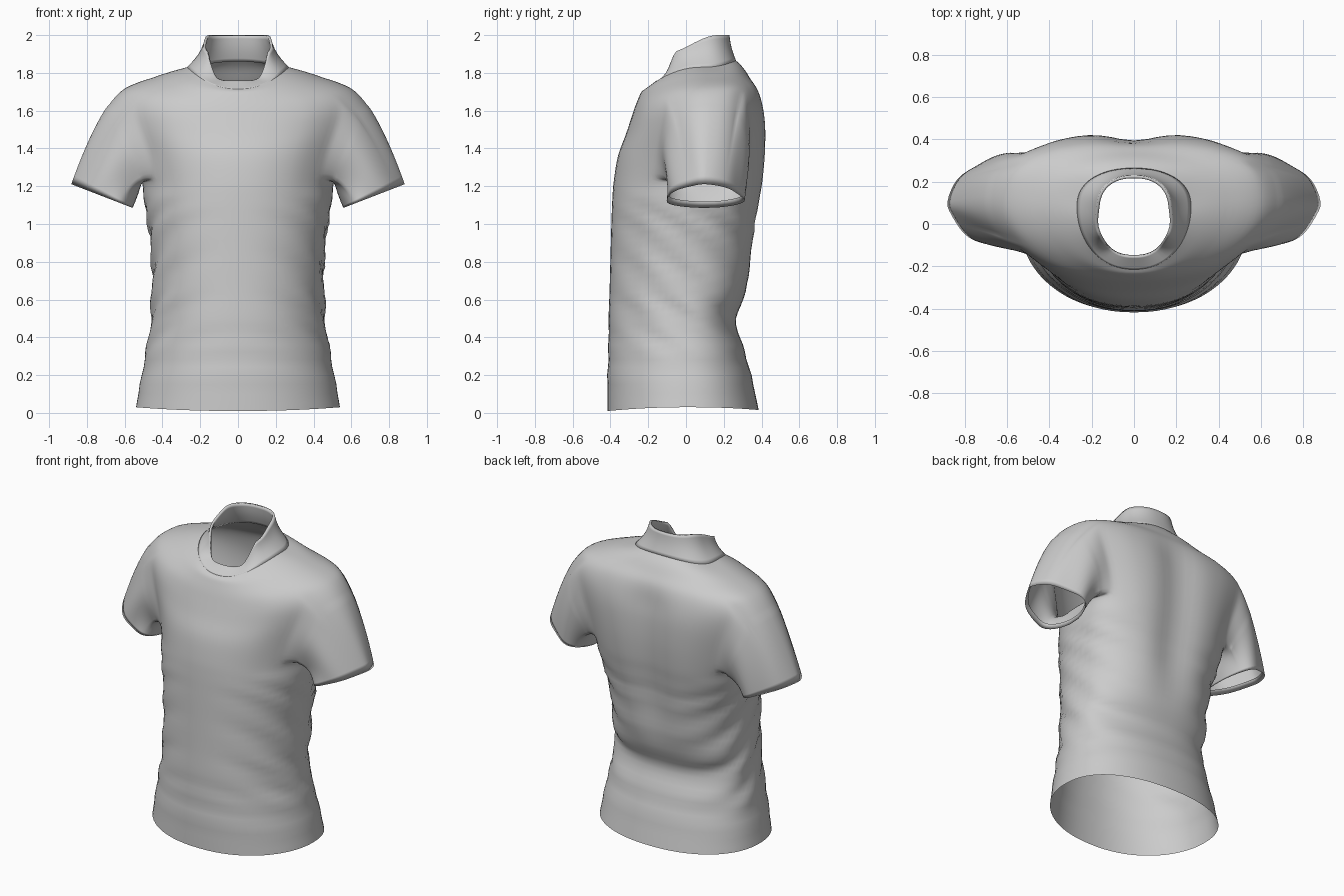
import bpy, bmesh, math
from mathutils import Vector

cube = bpy.data.objects.get("Cube")
if cube:
    bpy.data.objects.remove(cube, do_unlink=True)

fabric = bpy.data.materials.new("grey_fabric")
fabric.use_nodes = True
GREY = (0.6, 0.6, 0.6, 1)
fabric.diffuse_color = GREY
fabric.node_tree.nodes["Principled BSDF"].inputs["Base Color"].default_value = GREY

N = 72        # points around the body
STEPS = 4     # rings between two profile rows
HALF = 7      # half width of an armhole, in points
ARM = (8, 12)  # profile rows of the armhole

# Body profile: z front, z side, z back, half width, y front, y widest, y back
ROWS = [
    (.01, .03, .015, .54, -.415, 0, .385),
    (.2, .2, .2, .51, -.415, 0, .345),
    (.36, .36, .36, .48, -.41, 0, .3),
    (.5, .5, .5, .46, -.41, 0, .265),
    (.64, .64, .64, .455, -.405, 0, .325),
    (.82, .82, .82, .455, -.4, 0, .365),
    (1, 1, 1, .475, -.395, .02, .39),
    (1.13, 1.13, 1.13, .498, -.39, .05, .41),
    (1.23, 1.23, 1.23, .51, -.382, .08, .425),
    (1.36, 1.38, 1.38, .55, -.36, .1, .436),
    (1.47, 1.53, 1.53, .61, -.32, .11, .434),
    (1.56, 1.645, 1.635, .64, -.29, .12, .415),
    (1.62, 1.725, 1.715, .59, -.27, .12, .385),
    (1.67, 1.772, 1.775, .46, -.25, .11, .34),
    (1.7, 1.805, 1.83, .36, -.235, .1, .3),
    (1.715, 1.83, 1.865, .27, -.215, .08, .265),
]


def smoothstep(a, b, v):
    t = min(1, max(0, (v - a) / (b - a)))
    return t * t * (3 - 2 * t)


def profile(u):
    """Smooth interpolation between the profile rows."""
    k = min(int(u), len(ROWS) - 2)
    t = u - k
    rows = [ROWS[min(max(k + d, 0), len(ROWS) - 1)] for d in (-1, 0, 1, 2)]
    return [b + t / 2 * (c - a + t * (2 * a - 5 * b + 4 * c - d + t * (3 * (b - c) + d - a)))
            for a, b, c, d in zip(*rows)]


def body_point(u, angle):
    zf, zs, zb, w, yf, yc, yb = profile(u)
    c, s = math.cos(angle), math.sin(angle)
    front = s < 0
    z = zs * c * c + (zf if front else zb) * s * s
    x = w * math.copysign(abs(c) ** .92, c)
    blades = smoothstep(.8, 1.2, z) * (1 - smoothstep(1.7, 1.85, z))
    power = 1 if front else .85 - .2 * blades
    y = yc + (yf - yc if front else yb - yc) * abs(s) ** power
    # Spine hollow
    if not front:
        y -= .042 * math.exp(-(x / .14) ** 2) * smoothstep(.5, 1, z) * (1 - smoothstep(1.55, 1.82, z))
    # Slanting folds around the waist
    mask = smoothstep(.2, .5, z) * (1 - smoothstep(.95, 1.2, z)) * (abs(c) ** 1.5 + (0 if front else .3))
    fold = math.sin(34 * (z + .75 * y) + 2 * math.sin(5 * z)) + .4 * math.sin(57 * (z + .5 * y))
    # Soft creases above the hem
    low = smoothstep(.05, .2, z) * (1 - smoothstep(.3, .55, z))
    d = .0065 * mask * fold + .003 * low * math.sin(40 * z + 6 * x * x)
    return Vector((x + d * c, y + d * s, z))


def finish(bm, name):
    bmesh.ops.recalc_face_normals(bm, faces=bm.faces)
    mesh = bpy.data.meshes.new(name)
    bm.to_mesh(mesh)
    bm.free()
    mesh.materials.append(fabric)
    for p in mesh.polygons:
        p.use_smooth = True
    obj = bpy.data.objects.new(name, mesh)
    bpy.context.collection.objects.link(obj)
    return obj


def bridge(bm, a, b):
    for i in range(len(a)):
        j = (i + 1) % len(a)
        bm.faces.new((a[i], a[j], b[j], b[i]))


# Body with two armholes
bm = bmesh.new()
levels = (len(ROWS) - 1) * STEPS
grid = [[bm.verts.new(body_point(j / STEPS, math.tau * i / N)) for i in range(N)]
        for j in range(levels + 1)]
low, high = ARM[0] * STEPS, ARM[1] * STEPS
for j in range(levels):
    for i in range(N):
        offset = (i + N // 4) % (N // 2) - N // 4
        if low <= j < high and -HALF <= offset < HALF:
            continue
        k = (i + 1) % N
        bm.faces.new((grid[j][i], grid[j][k], grid[j + 1][k], grid[j + 1][i]))


def oval(center, top, depth, taper, t, side):
    """Point on a sleeve section; top is the offset to its upper edge."""
    up = math.sin(t)
    return Vector((side * (center[0] + top[0] * up),
                   center[1] + depth * math.cos(t) * (1 - taper * up),
                   center[2] + top[1] * up))


# Sleeves grown from the armholes to the cuffs
CUFF = (.72, .1, 1.148)
soft = []
for side, mid in ((1, 0), (-1, N // 2)):
    cols = range(mid - HALF, mid + HALF)
    loop = [grid[low][i % N] for i in cols]
    loop += [grid[j][(mid + HALF) % N] for j in range(low, high)]
    loop += [grid[high][(i + 1) % N] for i in reversed(cols)]
    loop += [grid[j][(mid - HALF) % N] for j in range(high, low, -1)]
    start = [v.co.copy() for v in loop]
    # Both sides use the same turning angle, from back over the top to front
    angles = [math.atan2((p.z - 1.47) / .25, (p.y - .1) / .23) for p in start]
    prev = loop
    soft += loop
    rings = 20
    for r in range(1, rings + 1):
        t = r / rings
        ring = []
        for p, a in zip(start, angles):
            bend = oval((.612, .12, 1.42), (.1, .245), .225, 0, a, side)
            cuff = oval(CUFF, (.163, .063), .195, .35, a, side)
            q = p * (1 - t) ** 2 + bend * 2 * t * (1 - t) + cuff * t * t
            # Long drape folds along the sleeve
            q.y += .007 * math.sin(5 * a + 4 * t) * t
            q.x += side * .006 * math.sin(4 * a + 1) * t * (1 - t) * 3
            ring.append(bm.verts.new(q))
        bridge(bm, prev, ring)
        if r < 8:
            soft += ring
        prev = ring
    # Turned-in cuff hem
    hem = [bm.verts.new(v.co + Vector((-side * .012, 0, .03)) +
                        (Vector((side * CUFF[0], CUFF[1], CUFF[2])) - v.co) * .06) for v in prev]
    bridge(bm, prev, hem)
# Ease the seams between body and sleeves
for j in range(low - 2, high + 3):
    for mid in (0, N // 2):
        soft += [grid[j][(mid + i) % N] for i in range(-HALF - 3, HALF + 4)]
soft = [v for v in set(soft) if v.link_faces]
for _ in range(4):
    bmesh.ops.smooth_vert(bm, verts=soft, factor=.5, use_axis_x=True, use_axis_y=True, use_axis_z=True)
bmesh.ops.delete(bm, geom=[v for v in bm.verts if not v.link_faces], context="VERTS")
finish(bm, "shirt_body")

# Collar: tall round the back, dropping to a flat band at the front
bm = bmesh.new()
prev = None
for r in range(9):
    t = r / 8
    ring = []
    for i in range(N):
        a = math.tau * i / N
        base = body_point(len(ROWS) - 1, a)
        c, s = math.cos(a), math.sin(a)
        y = .07 + (.16 if s > 0 else .225) * math.copysign(abs(s) ** .9, s)
        x = .176 * math.copysign(abs(c) ** .85, c)
        stand = smoothstep(-.12, -.05, y)
        z = 1.76 + .03 * smoothstep(-.15, -.08, y) + stand * (.11 + .1 * smoothstep(-.12, .17, y))
        rim = Vector((x * (1 + .08 * stand * (1 - smoothstep(-.03, .1, y))), y, z))
        # The wall leans in quickly, then stands upright
        lean = t + .17 * stand * math.sin(math.pi * t)
        q = base.lerp(rim, lean)
        q.z = base.z + (rim.z - base.z) * t
        ring.append(bm.verts.new(q))
    if prev:
        bridge(bm, prev, ring)
    prev = ring
collar = finish(bm, "collar")
thick = collar.modifiers.new("thickness", "SOLIDIFY")
thick.thickness = .014
thick.offset = -1
